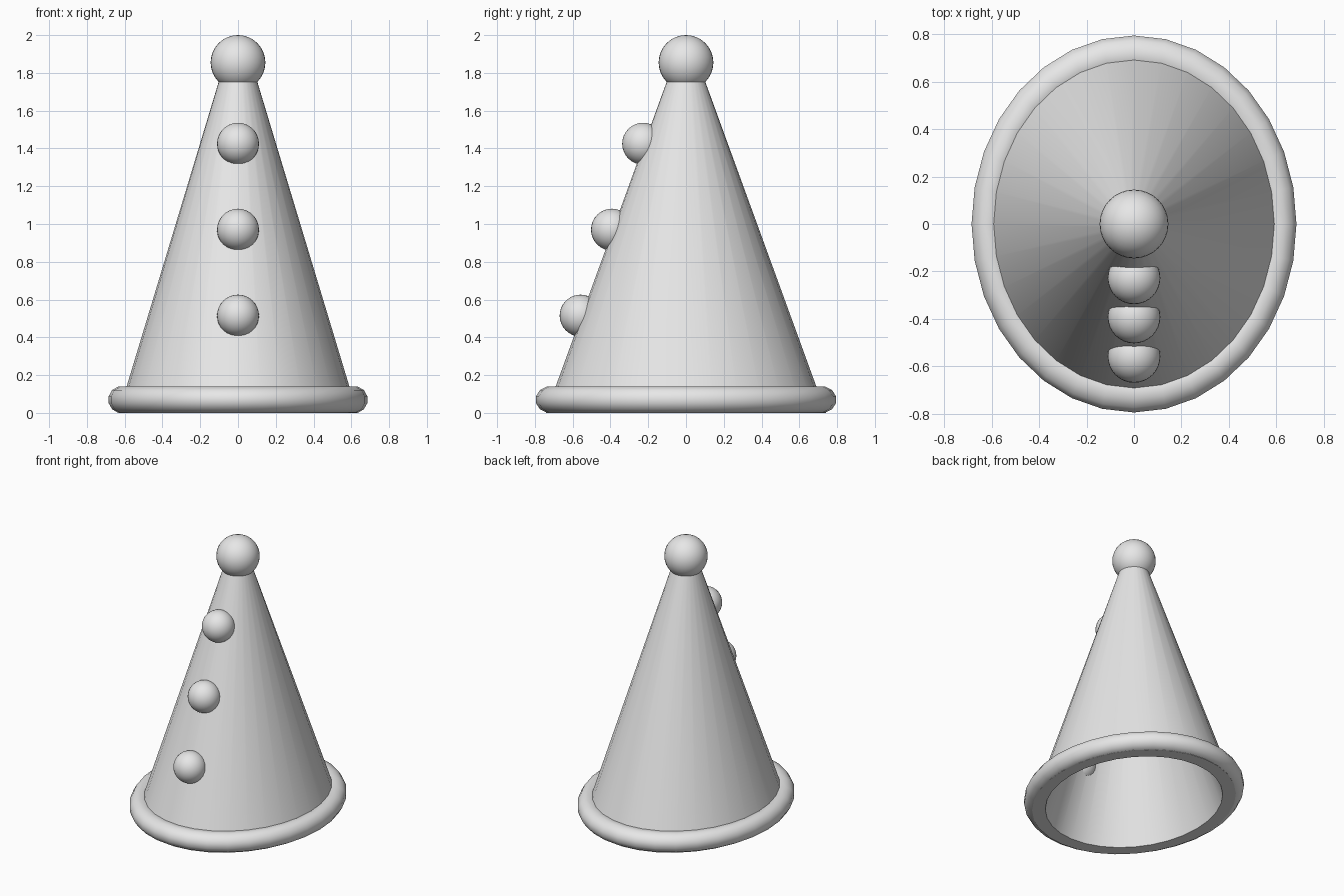
import bpy, bmesh, math

if "Cube" in bpy.data.objects:
    bpy.data.objects.remove(bpy.data.objects["Cube"])

grey = bpy.data.materials.new("light_grey")
grey.diffuse_color = (0.8, 0.8, 0.8, 1)
grey.use_nodes = True
grey.node_tree.nodes["Principled BSDF"].inputs["Base Color"].default_value = grey.diffuse_color
SEGMENTS = 32


def finish(name, bm):
    bmesh.ops.recalc_face_normals(bm, faces=bm.faces)
    mesh = bpy.data.meshes.new(name)
    bm.to_mesh(mesh)
    bm.free()
    mesh.materials.append(grey)
    obj = bpy.data.objects.new(name, mesh)
    bpy.context.collection.objects.link(obj)
    bpy.ops.object.select_all(action='DESELECT')
    obj.select_set(True)
    bpy.context.view_layer.objects.active = obj
    bpy.ops.object.shade_smooth_by_angle(angle=math.radians(40))
    return obj


def loft(name, sections):
    """Closed loop of elliptical sections (x radius, y radius, z)."""
    bm = bmesh.new()
    rings = []
    for rx, ry, z in sections:
        angles = [2 * math.pi * i / SEGMENTS for i in range(SEGMENTS)]
        rings.append([bm.verts.new((rx * math.cos(a), ry * math.sin(a), z)) for a in angles])
    for k, ring in enumerate(rings):
        after = rings[(k + 1) % len(rings)]
        for i in range(SEGMENTS):
            j = (i + 1) % SEGMENTS
            bm.faces.new((ring[i], ring[j], after[j], after[i]))
    return finish(name, bm)


def ball(name, radius, location):
    bm = bmesh.new()
    bmesh.ops.create_uvsphere(bm, u_segments=32, v_segments=16, radius=radius)
    finish(name, bm).location = location


# Thick hollow cone, open at the bottom
loft("hat_cone", [(0.632, 0.741, 0), (0.088, 0.085, 1.8),
                  (0.02, 0.02, 1.76), (0.55, 0.646, 0)])

# Rounded oval brim
brim = []
for k in range(12):
    a = 2 * math.pi * (k + 0.5) / 12
    r = 0.617 + 0.07 * math.cos(a)
    brim.append((r, r * 1.16, 0.07 + 0.0715 * math.sin(a)))
loft("brim", brim)

# Pompom on the tip
ball("top_pompom", 0.145, (0, 0, 1.855))

# Row of buttons down the front
for i, (y, z) in enumerate([(-0.227, 1.425), (-0.392, 0.97), (-0.558, 0.515)]):
    ball(f"button_{i + 1}", 0.111, (0, y, z))
